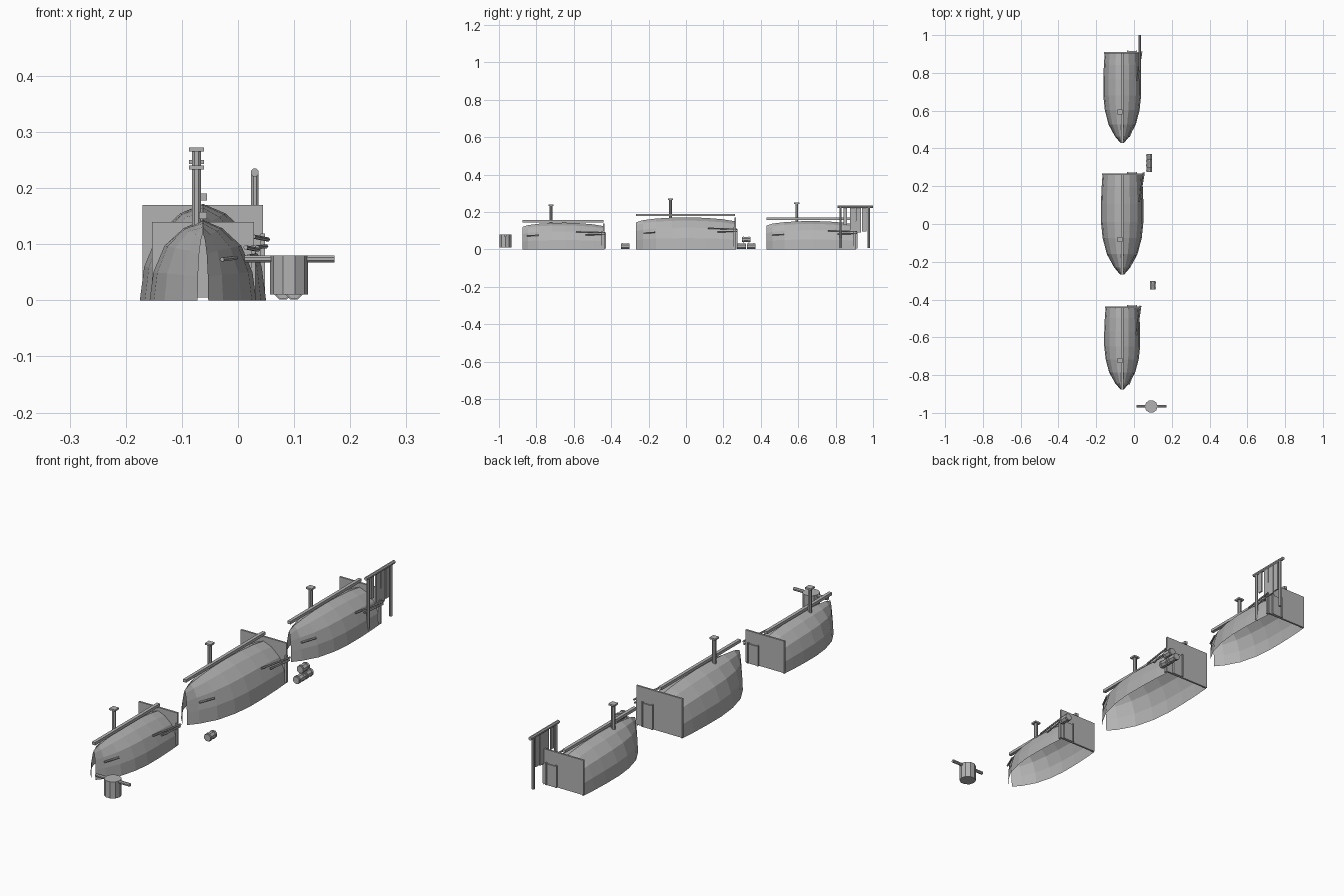
import bpy, bmesh, math
from mathutils import Vector, Matrix

if "Cube" in bpy.data.objects:
    bpy.data.objects.remove(bpy.data.objects["Cube"])

grey = bpy.data.materials.new("weathered_grey")
grey.diffuse_color = (0.45, 0.45, 0.45, 1)
grey.use_nodes = True
grey.node_tree.nodes["Principled BSDF"].inputs["Base Color"].default_value = grey.diffuse_color


def finish(name, bm):
    mesh = bpy.data.meshes.new(name)
    bm.to_mesh(mesh)
    bm.free()
    mesh.materials.append(grey)
    ob = bpy.data.objects.new(name, mesh)
    bpy.context.collection.objects.link(ob)
    return ob


def box(name, x, y, z):
    """Box from (min, max) ranges."""
    bm = bmesh.new()
    bmesh.ops.create_cube(bm, size=1)
    for v in bm.verts:
        v.co = [(r[0] + r[1]) / 2 + c * (r[1] - r[0]) for c, r in zip(v.co, (x, y, z))]
    return finish(name, bm)


def rod(name, a, b, r, sides=8):
    """Cylinder from point a to point b."""
    a, b = Vector(a), Vector(b)
    d = b - a
    m = Matrix.Translation((a + b) / 2) @ d.to_track_quat('Z', 'Y').to_matrix().to_4x4()
    m = m @ Matrix.Rotation(math.pi / sides, 4, 'Z')
    bm = bmesh.new()
    bmesh.ops.create_cone(bm, cap_ends=True, segments=sides, radius1=r, radius2=r,
                          depth=d.length, matrix=m)
    return finish(name, bm)


CX = -0.0625
# half cross-section (width, height) and lengthwise stations (along, width, height)
HALF = [(1, 0), (.93, .35), (.72, .68), (.36, .9), (0, 1)]
SECTION = HALF + [(-x, z) for x, z in HALF[-2::-1]]
STATIONS = [(0, .1, .84), (.07, .38, .91), (.2, .72, .96), (.36, .92, .99),
            (.52, 1, 1), (.7, 1, .98), (.86, .97, .94), (1, .92, .87)]


def boat(tag, y0, y1, w, h, plate_top, beam_top, stack_y, stack_top):
    length = y1 - y0
    # upturned hull, open underneath and at the bow
    bm = bmesh.new()
    rows = [[bm.verts.new((CX + x * w * sw, y0 + t * length, z * h * sh))
             for x, z in SECTION] for t, sw, sh in STATIONS]
    for r0, r1 in zip(rows, rows[1:]):
        for i in range(len(SECTION) - 1):
            bm.faces.new((r0[i], r0[i + 1], r1[i + 1], r1[i]))
    bmesh.ops.recalc_face_normals(bm, faces=bm.faces)
    finish("hull_" + tag, bm)

    # back wall with door and door posts
    pw = w * .955
    box("back_wall_" + tag, (CX - pw, CX + pw), (y1 - .008, y1), (.005, plate_top))
    box("door_" + tag, (-.03, .01), (y1, y1 + .005), (.005, plate_top * .62))
    for x in (-.033, .013):
        box("door_post_" + tag, (x - .003, x + .003), (y1, y1 + .008), (.005, plate_top * .65))

    # keel beam and chimney
    box("keel_beam_" + tag, (CX - .007, CX + .007), (y0, y1 - .005), (beam_top - .012, beam_top))
    sx = -.074
    rod("chimney_" + tag, (sx, stack_y, h * .85), (sx, stack_y, stack_top), .0085)
    box("chimney_cap_" + tag, (sx - .0135, sx + .0135), (stack_y - .0135, stack_y + .0135),
        (stack_top - .007, stack_top))

    # bow peg and poles by the stern
    t = y0 + .17 * length
    rod("bow_peg_" + tag, (CX + w * .36, t - .05, h * .51), (CX + w * .62, t + .01, h * .53), .004, 6)
    rod("upper_pole_" + tag, (CX + w * .8, y1 - .15, h * .66), (CX + w * 1.03, y1 + .004, h * .63), .004, 6)
    rod("lower_pole_" + tag, (CX + w * .86, y1 - .1, h * .55), (CX + w * 1.0, y1 + .004, h * .56), .004, 6)
    box("corner_post_" + tag, (CX + pw - .005, CX + pw + .003), (y1 - .014, y1 - .004),
        (.005, plate_top * .7))


boat("front", -.875, -.437, .095, .143, .14, .157, -.722, .24)
boat("middle", -.267, .268, .1125, .172, .17, .19, -.083, .272)
boat("rear", .43, .91, .1, .152, .152, .17, .592, .25)


# barrels lying on their sides
def barrel(x, y, z):
    rod("barrel", (x, y - .023, z), (x, y + .023, z), .0155)
    for dy in (-.014, .014):
        rod("barrel_hoop", (x, y + dy - .003, z), (x, y + dy + .003, z), .0175)


barrel(.1, -.325, .0175)
for y, z in ((.297, .0175), (.348, .0175), (.322, .053)):
    barrel(.08, y, z)

# pot with a carrying bar
rod("pot", (.091, -.966, .01), (.091, -.966, .08), .034, 10)
rod("pot_bar", (.012, -.966, .0735), (.172, -.966, .0735), .007)

# drying rack with hanging strips
RX = .03
rod("rack_bar", (RX, .81, .228), (RX, 1, .228), .0075)
for y in (.826, .978):
    rod("rack_post", (RX, y, .008), (RX, y, .228), .007)
for y0, y1, z in ((.843, .862, .13), (.878, .905, .095), (.908, .936, .09), (.94, .966, .095)):
    box("hanging_strip", (RX - .003, RX + .003), (y0, y1), (z, .226))
